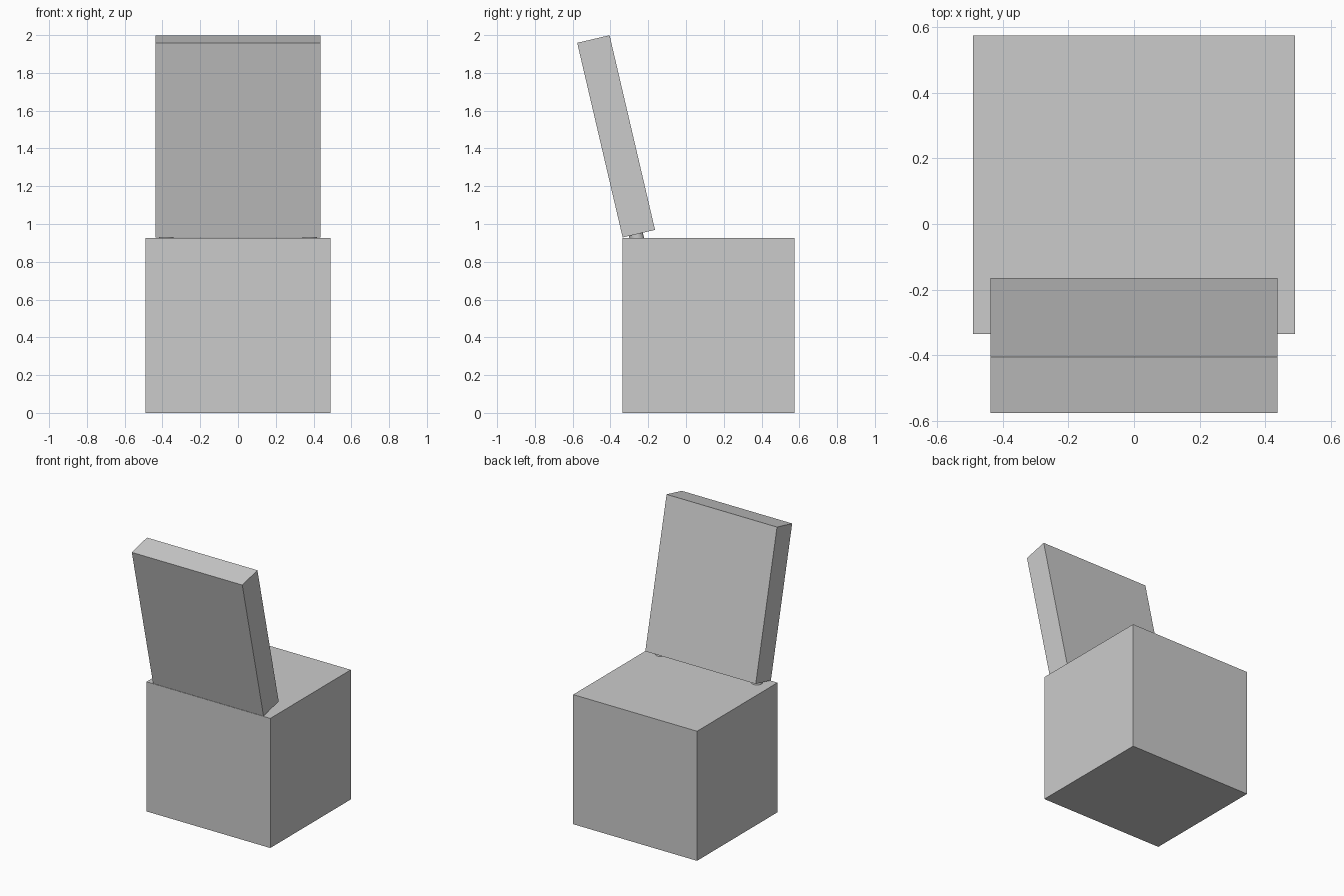
import bpy
from math import radians

if "Cube" in bpy.data.objects:
    bpy.data.objects.remove(bpy.data.objects["Cube"])

TILT = radians(13.15)


def box(name, size, loc, tilt=0.0):
    bpy.ops.mesh.primitive_cube_add(size=1, location=loc, rotation=(tilt, 0, 0))
    ob = bpy.context.object
    ob.name = name
    ob.scale = size
    bpy.ops.object.transform_apply(location=False, rotation=False, scale=True)
    return ob


# Block seat standing on the ground
box("seat_block", (0.98, 0.91, 0.927), (0, 0.12, 0.4635))

# Leaning slab backrest
box("backrest", (0.874, 0.176, 1.058), (0, -0.37, 1.464), TILT)

# Short round pegs joining the backrest to the seat
for side, x in (("left", -0.38), ("right", 0.38)):
    bpy.ops.mesh.primitive_cylinder_add(vertices=24, radius=0.038, depth=0.06,
                                        location=(x, -0.263, 0.935),
                                        rotation=(TILT, 0, 0))
    peg = bpy.context.object
    peg.name = "peg_" + side
    bpy.ops.object.shade_smooth_by_angle()
